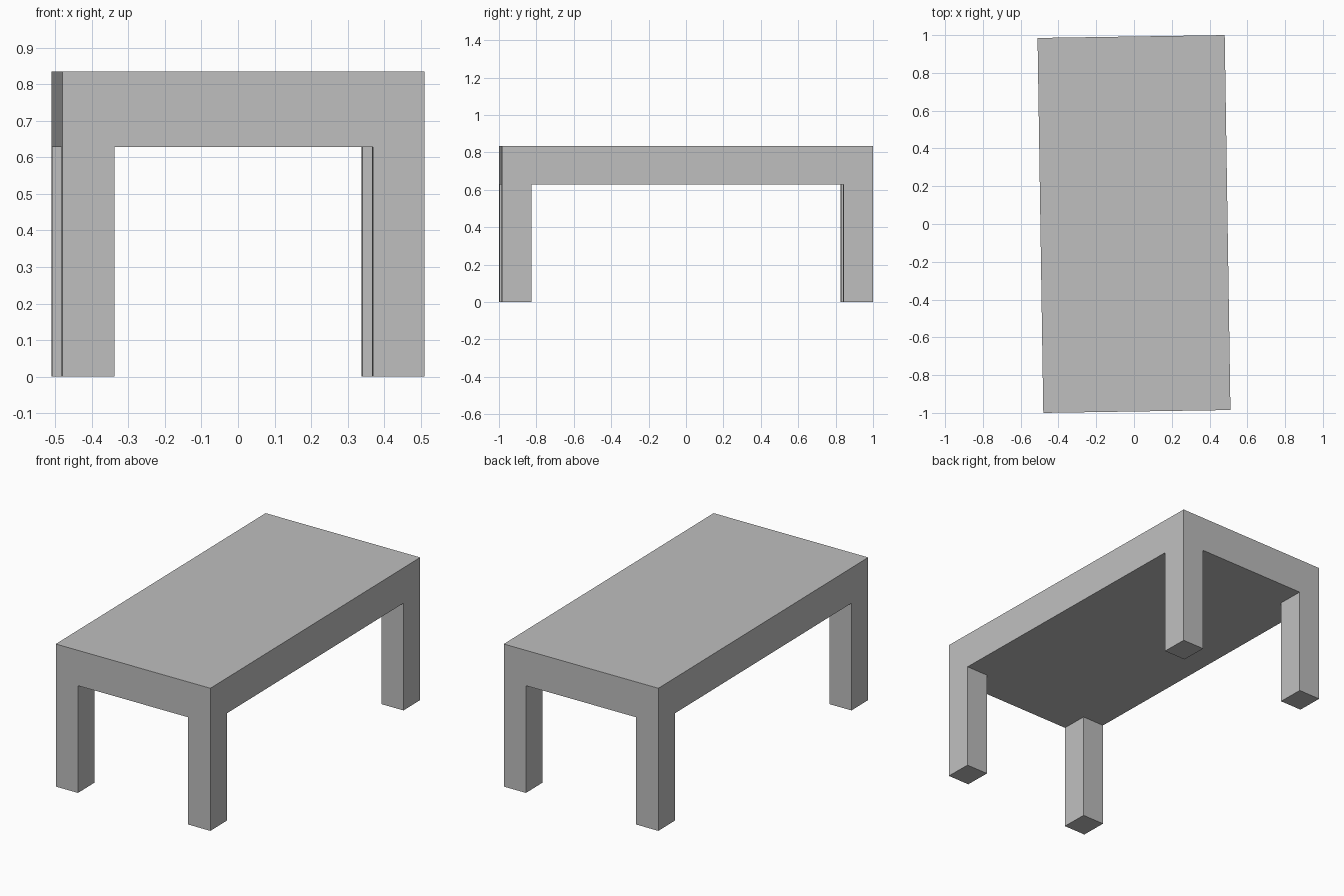
import bpy
import bmesh
from math import sin, cos

cube = bpy.data.objects.get("Cube")
if cube:
    bpy.data.objects.remove(cube, do_unlink=True)

WIDTH, LENGTH = 0.991, 1.985
LEG_W, LEG_D = 0.142, 0.158
UNDERSIDE, TOP = 0.628, 0.835
TURN = 0.0153

grey = bpy.data.materials.new("plain_grey")
grey.use_nodes = True
grey.diffuse_color = (0.52, 0.52, 0.52, 1)
grey.node_tree.nodes["Principled BSDF"].inputs["Base Color"].default_value = grey.diffuse_color

# Underside grid, split at the inner edges of the legs
xs = [-WIDTH / 2, -WIDTH / 2 + LEG_W, WIDTH / 2 - LEG_W, WIDTH / 2]
ys = [-LENGTH / 2, -LENGTH / 2 + LEG_D, LENGTH / 2 - LEG_D, LENGTH / 2]
bm = bmesh.new()


def grid(z):
    return [[bm.verts.new((x, y, z)) for y in ys] for x in xs]


def quad(g, i, j):
    return bm.faces.new((g[i][j], g[i + 1][j], g[i + 1][j + 1], g[i][j + 1]))


low, high = grid(UNDERSIDE), grid(TOP)
under = {}
for i in range(3):
    for j in range(3):
        under[i, j] = quad(low, i, j)
        quad(high, i, j)

# Apron walls around the thick slab
for k in range(3):
    for e in (0, 3):
        bm.faces.new((low[k][e], low[k + 1][e], high[k + 1][e], high[k][e]))
        bm.faces.new((low[e][k], low[e][k + 1], high[e][k + 1], high[e][k]))

# Legs pulled down from the four corners
corners = [under[i, j] for i in (0, 2) for j in (0, 2)]
feet = bmesh.ops.extrude_discrete_faces(bm, faces=corners)["faces"]
for foot in feet:
    for v in foot.verts:
        v.co.z = 0

# Weld, merge flat regions, and turn the table slightly
bmesh.ops.remove_doubles(bm, verts=bm.verts, dist=0.0001)
bmesh.ops.recalc_face_normals(bm, faces=bm.faces)
bmesh.ops.dissolve_limit(bm, angle_limit=0.01, verts=bm.verts, edges=bm.edges)
for v in bm.verts:
    x, y = v.co.x, v.co.y
    v.co.x = x * cos(TURN) - y * sin(TURN)
    v.co.y = x * sin(TURN) + y * cos(TURN)

mesh = bpy.data.meshes.new("table")
bm.to_mesh(mesh)
bm.free()
mesh.materials.append(grey)
table = bpy.data.objects.new("table", mesh)
bpy.context.collection.objects.link(table)
